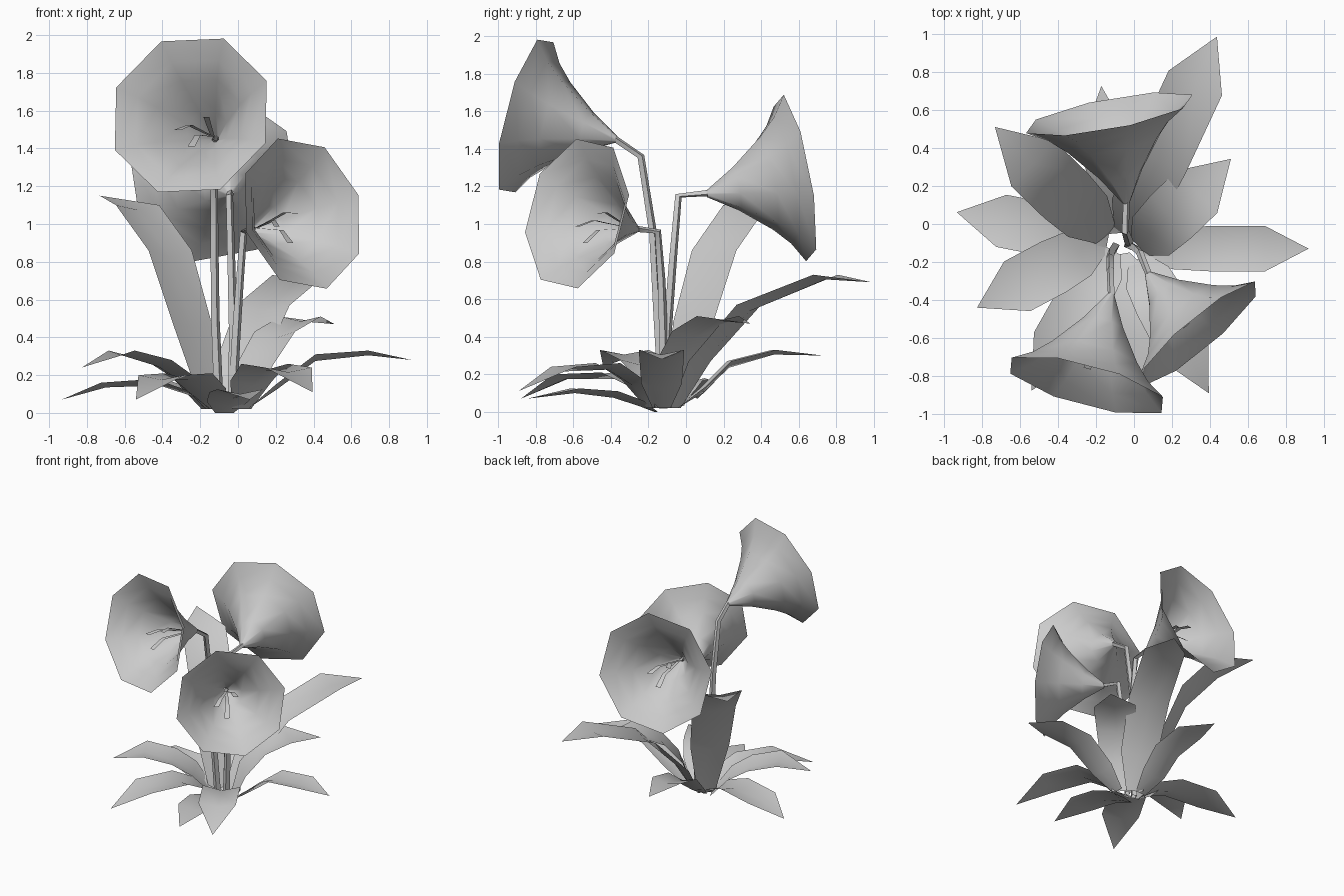
import bpy, bmesh, math
from mathutils import Vector

if "Cube" in bpy.data.objects:
    bpy.data.objects.remove(bpy.data.objects["Cube"])

UP = Vector((0, 0, 1))


def make(name, verts, faces, angle=60):
    me = bpy.data.meshes.new(name)
    me.from_pydata(verts, [], faces)
    ob = bpy.data.objects.new(name, me)
    bpy.context.collection.objects.link(ob)
    bpy.ops.object.select_all(action='DESELECT')
    ob.select_set(True)
    bpy.context.view_layer.objects.active = ob
    bpy.ops.object.shade_smooth_by_angle(angle=math.radians(angle))
    return ob


def ring(c, s, u, r, n, phase):
    return [c + r * (math.cos(a) * s + math.sin(a) * u)
            for a in (math.radians(phase) + 2 * math.pi * i / n for i in range(n))]


def loft(name, rings, n):
    verts = [v for rg in rings for v in rg]
    faces = [(k * n + i, k * n + (i + 1) % n, (k + 1) * n + (i + 1) % n, (k + 1) * n + i)
             for k in range(len(rings) - 1) for i in range(n)]
    return make(name, verts, faces)


def frame(d):
    s = UP.cross(d).normalized()
    return s, d.cross(s)


# Leaf: folded strip along an arched midline (distance, height), ending in a point
def leaf(name, origin, azimuth, path, half):
    a = math.radians(azimuth)
    out, side = Vector((math.cos(a), math.sin(a), 0)), Vector((-math.sin(a), math.cos(a), 0))
    o = Vector((*origin, 0))
    verts, faces = [], []
    for (r, z), w, drop in zip(path[:-1], (.4, .9, 1, 1), (0, .03, .035, .025)):
        mid = o + out * r + UP * z
        verts += [mid - side * half * w, mid - UP * min(drop, z), mid + side * half * w]
    for k in range(len(path) - 2):
        for j in (0, 1):
            b = 3 * k + j
            faces.append((b, b + 3, b + 4, b + 1))
    n = len(verts)
    verts.append(o + out * path[-1][0] + UP * path[-1][1])
    faces += [(n - 3, n, n - 2), (n - 2, n, n - 1)]
    make(name, verts, faces, 40)


# Flower: eight-sided trumpet with three ribbon stamens
def flower(name, base, centre, radius, phase):
    base, centre = Vector(base), Vector(centre)
    d = centre - base
    length = d.length
    d.normalize()
    s, u = frame(d)
    prof = [(0, .04), (.33, .26), (.68, .56), (.86, .76), (1, 1)]
    loft(name + "_trumpet", [ring(base + d * length * t, s, u, radius * r, 8, phase)
                             for t, r in prof], 8)
    for i, (x, y) in enumerate([(-.10, -.05), (-.02, -.14), (.05, .02)]):
        verts = []
        for t, k, w in ((.1, 0, .01), (.4, .35, .014), (.6, .6, .016), (.76, 1, .02)):
            c = base + d * length * t + (s * x + u * (y + .05 * math.sin(k * 3.1))) * k
            verts += [c - s * w, c + s * w]
        make(f"{name}_stamen_{i + 1}", verts,
             [(2 * k, 2 * k + 1, 2 * k + 3, 2 * k + 2) for k in range(3)])


# Stem: four-sided tapered tube through a few points
def stem(name, pts):
    pts = [Vector(p) for p in pts]
    rings = []
    for i, p in enumerate(pts):
        d = (pts[min(i + 1, len(pts) - 1)] - pts[max(i - 1, 0)]).normalized()
        s = Vector((1, 0, 0)) if abs(d.x) < .7 else Vector((0, 1, 0))
        s = (s - d * s.dot(d)).normalized()
        rings.append(ring(p, s, d.cross(s), .026 - .008 * i / (len(pts) - 1), 4, 20))
    loft(name, rings, 4)


flower("front_flower", (-.12, -.37, 1.45), (-.25, -.85, 1.575), .446, 25)
flower("right_flower", (.07, -.26, .97), (.34, -.58, 1.055), .418, 14)
flower("back_flower", (-.04, .11, 1.16), (-.13, .58, 1.245), .46, 12)

stem("front_stem", [(-.10, -.12, .02), (-.12, -.15, .5), (-.125, -.175, .95),
                    (-.125, -.24, 1.36), (-.12, -.38, 1.455)])
stem("right_stem", [(-.03, -.11, .02), (-.01, -.12, .4), (.01, -.13, .7),
                    (.03, -.15, .96), (.08, -.27, .975)])
stem("back_stem", [(-.03, -.11, .02), (-.025, -.10, .4), (-.035, -.07, .8),
                   (-.045, -.04, 1.15), (-.04, .12, 1.165)])

# Leaf table: name, origin, azimuth, midline (distance, height), half width
LEAVES = [
    ("tall_left_leaf", (-.10, -.10), 136, [(.06, .03), (.20, .48), (.36, .86), (.60, 1.10), (.88, 1.15)], .165),
    ("long_back_leaf", (-.07, -.10), 65, [(.05, .02), (.19, .27), (.48, .57), (.93, .73), (1.20, .69)], .155),
    ("right_back_leaf", (0, -.15), 44, [(.04, .02), (.12, .25), (.27, .43), (.46, .51), (.71, .47)], .155),
    ("right_leaf", (0, -.13), 0, [(.05, .02), (.20, .15), (.41, .31), (.69, .33), (.92, .28)], .12),
    ("left_leaf", (-.10, -.10), 169, [(.04, .02), (.15, .12), (.32, .18), (.61, .16), (.85, .07)], .14),
    ("left_front_leaf", (-.13, -.07), 208, [(.04, .02), (.18, .19), (.33, .28), (.55, .33), (.79, .24)], .148),
    ("front_left_leaf", (-.10, -.10), 240.5, [(.04, .02), (.15, .13), (.32, .21), (.62, .20), (.895, .07)], .14),
    ("front_right_leaf", (0, -.15), 298, [(.04, .02), (.15, .17), (.30, .26), (.57, .24), (.84, .11)], .14),
    ("back_leaf", (-.10, -.10), 95, [(.05, .02), (.19, .13), (.33, .27), (.57, .33), (.83, .30)], .12),
    ("front_leaf", (-.08, -.12), 281, [(.04, 0), (.13, .06), (.27, .11), (.48, .125), (.74, .07)], .125),
]
for args in LEAVES:
    leaf(*args)
